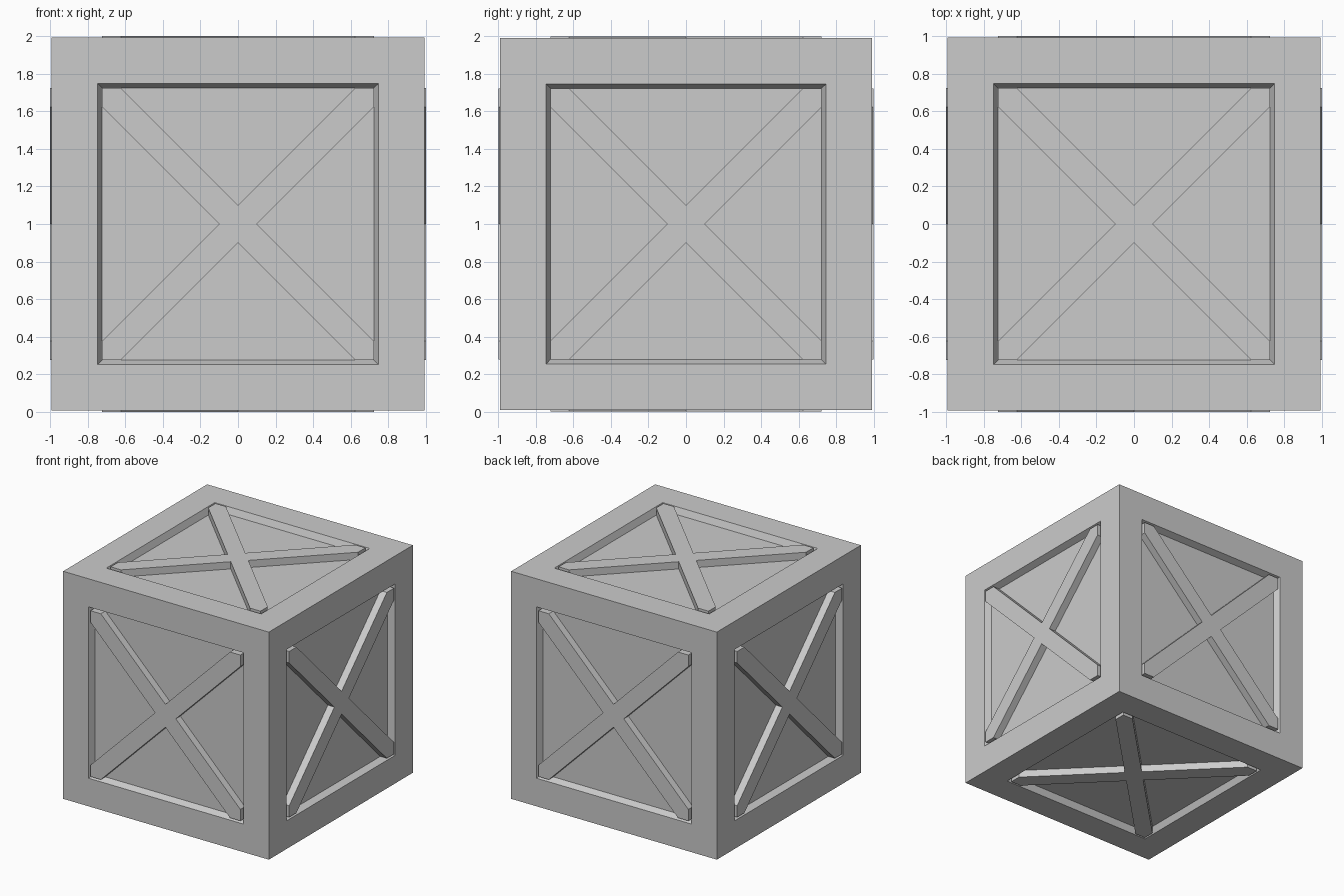
import bpy
import bmesh
from math import pi
from mathutils import Matrix, Vector

old = bpy.data.objects.get("Cube")
if old:
    bpy.data.objects.remove(old, do_unlink=True)

HALF = 0.992       # half width of the box
OPENING = 0.747    # half width of each recess at the surface
FLOOR = 0.723      # half width of each recess floor
DEPTH = 0.055      # recess depth
NOTCH = 0.1        # distance from centre to the inner corners of the cross
CENTRE = Matrix.Translation((0, 0, 1))

grey = bpy.data.materials.new("light grey")
grey.use_nodes = True
grey.diffuse_color = (0.6, 0.6, 0.6, 1)
grey.node_tree.nodes["Principled BSDF"].inputs["Base Color"].default_value = grey.diffuse_color


def finish(bm, name, matrix):
    """Turn a bmesh into a flat shaded object."""
    bm.transform(matrix)
    bmesh.ops.recalc_face_normals(bm, faces=bm.faces[:])
    mesh = bpy.data.meshes.new(name)
    bm.to_mesh(mesh)
    bm.free()
    mesh.materials.append(grey)
    obj = bpy.data.objects.new(name, mesh)
    bpy.context.collection.objects.link(obj)


# Box with a sloped-edge recess in every side
bm = bmesh.new()
bmesh.ops.create_cube(bm, size=2 * HALF)
sides = bm.faces[:]
bmesh.ops.inset_individual(bm, faces=sides, thickness=HALF - OPENING, use_even_offset=True)
bmesh.ops.inset_individual(bm, faces=sides, thickness=OPENING - FLOOR, depth=-DEPTH,
                           use_even_offset=True)
finish(bm, "crate_body", CENTRE)


def cross_brace(name, turn):
    """Diagonal cross with ends trimmed to the recess corners."""
    bm = bmesh.new()
    arm = [(NOTCH, 0), (FLOOR, FLOOR - NOTCH), (FLOOR, FLOOR), (FLOOR - NOTCH, FLOOR)]
    base = HALF - DEPTH - 0.005
    outline = []
    for quarter in range(4):
        spin = Matrix.Rotation(quarter * pi / 2, 3, 'Z')
        outline += [bm.verts.new(spin @ Vector((x, y, base))) for x, y in arm]
    face = bm.faces.new(outline)
    raised = bmesh.ops.extrude_face_region(bm, geom=[face])["geom"]
    top = [v for v in raised if isinstance(v, bmesh.types.BMVert)]
    bmesh.ops.translate(bm, verts=top, vec=(0, 0, 1 - base))
    finish(bm, name, CENTRE @ turn)


# One cross on each of the six sides
for name, angle, axis in (("top", 0, 'X'), ("bottom", pi, 'X'),
                          ("front", pi / 2, 'X'), ("back", -pi / 2, 'X'),
                          ("left", pi / 2, 'Y'), ("right", -pi / 2, 'Y')):
    cross_brace(name + "_cross_brace", Matrix.Rotation(angle, 4, axis))
